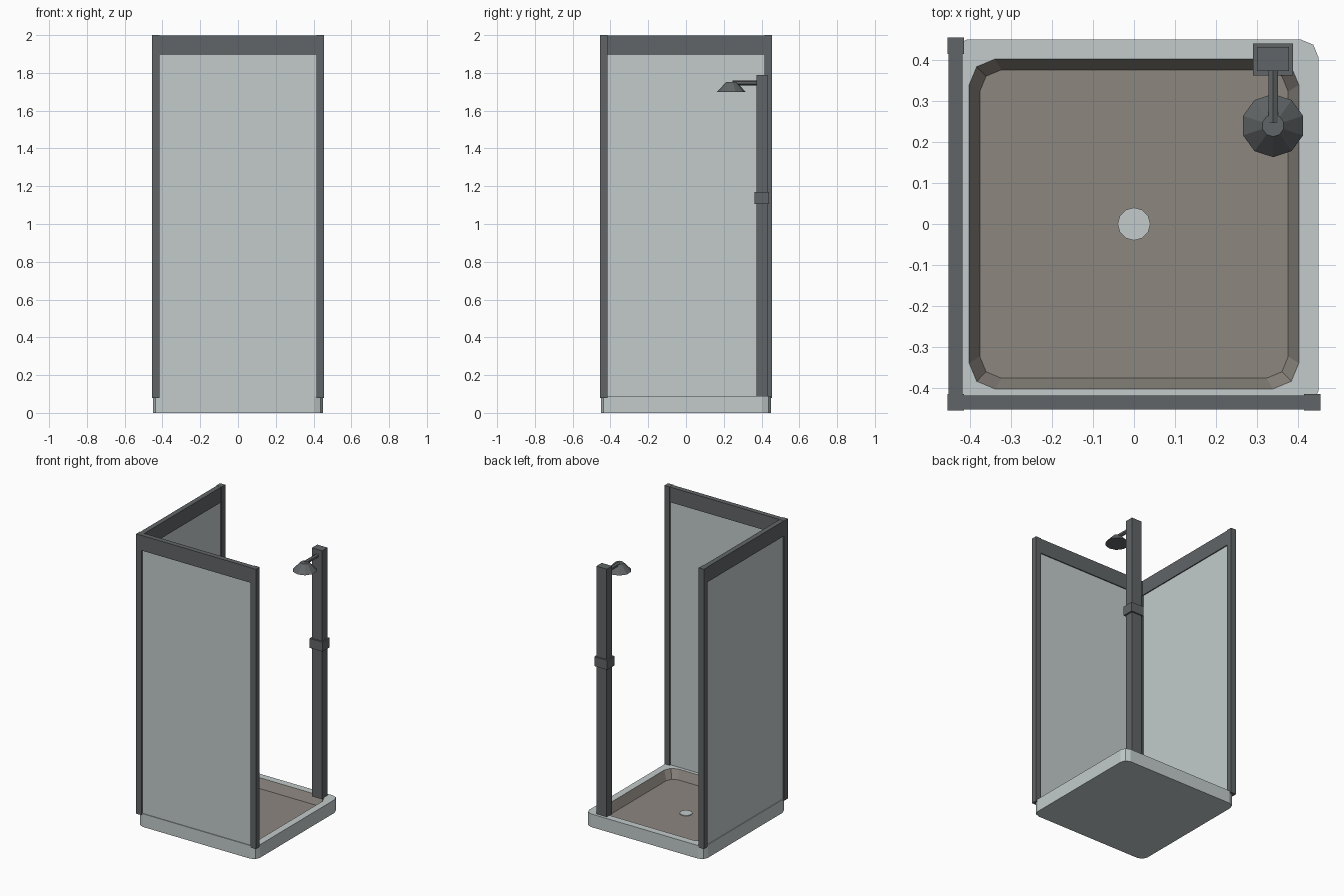
import bpy, bmesh, math
from mathutils import Matrix

if "Cube" in bpy.data.objects:
    bpy.data.objects.remove(bpy.data.objects["Cube"])


def material(name, rgb):
    lin = [((c / 255 + 0.055) / 1.055) ** 2.4 for c in rgb]
    m = bpy.data.materials.new(name)
    m.diffuse_color = (*lin, 1)
    m.use_nodes = True
    m.node_tree.nodes["Principled BSDF"].inputs["Base Color"].default_value = m.diffuse_color
    return m


PALE = material("pale_grey", (195, 203, 203))
BROWN = material("warm_grey_floor", (140, 134, 127))
METAL = material("dark_metal", (97, 101, 103))


def finish(name, bm, *mats):
    bmesh.ops.recalc_face_normals(bm, faces=bm.faces)
    me = bpy.data.meshes.new(name)
    bm.to_mesh(me)
    bm.free()
    for m in mats:
        me.materials.append(m)
    ob = bpy.data.objects.new(name, me)
    bpy.context.collection.objects.link(ob)
    return ob


def box(name, x, y, z, mat):
    """Box from (min, max) ranges on each axis."""
    bm = bmesh.new()
    bmesh.ops.create_cube(bm, size=1)
    for v in bm.verts:
        for i, r in enumerate((x, y, z)):
            v.co[i] = (r[0] + r[1]) / 2 + v.co[i] * (r[1] - r[0])
    return finish(name, bm, mat)


def cone(name, sides, r1, r2, depth, matrix, mat):
    bm = bmesh.new()
    bmesh.ops.create_cone(bm, cap_ends=True, segments=sides, radius1=r1,
                          radius2=r2, depth=depth, matrix=matrix)
    return finish(name, bm, mat)


def ring(bm, half, r, z):
    """Square loop with two-segment rounded corners."""
    vs = []
    for q in range(4):
        a0 = q * math.pi / 2
        sx = 1 if q in (0, 3) else -1
        sy = 1 if q in (0, 1) else -1
        for k in range(3):
            a = a0 + k * math.pi / 4
            vs.append(bm.verts.new((sx * (half - r) + r * math.cos(a),
                                    sy * (half - r) + r * math.sin(a), z)))
    return vs


# Tray with sunken basin
bm = bmesh.new()
rings = [ring(bm, *p) for p in ((0.45, 0.044, 0), (0.45, 0.044, 0.09),
                                (0.402, 0.063, 0.09), (0.376, 0.053, 0.03))]
bm.faces.new(rings[0])
for i in range(3):
    for j in range(12):
        k = (j + 1) % 12
        f = bm.faces.new((rings[i][j], rings[i][k], rings[i + 1][k], rings[i + 1][j]))
        f.material_index = int(i == 2)
bm.faces.new(rings[3]).material_index = 1
finish("shower_tray", bm, PALE, BROWN)

# Drain cover
cone("drain_cover", 12, 0.04, 0.04, 0.008, Matrix.Translation((0, 0, 0.03)), PALE)

# Frame posts
for name, x, y in (("corner_post", -0.435, -0.435), ("front_post", 0.435, -0.435),
                   ("left_post", -0.435, 0.435)):
    box(name, (x - 0.02, x + 0.02), (y - 0.02, y + 0.02), (0.08, 2.0), METAL)

# Top rails and wall panels: front and left
span, rail, pane = (-0.416, 0.416), (-0.452, -0.418), (-0.445, -0.425)
box("front_rail", span, rail, (1.895, 1.999), METAL)
box("left_rail", rail, span, (1.895, 1.999), METAL)
box("front_panel", span, pane, (0.085, 1.9), PALE)
box("left_panel", pane, span, (0.085, 1.9), PALE)

# Shower column with bracket
box("shower_column", (0.30, 0.378), (0.373, 0.431), (0.085, 1.79), METAL)
box("column_bracket", (0.29, 0.388), (0.362, 0.44), (1.105, 1.17), METAL)

# Arm and shower head
cone("shower_arm", 6, 0.0135, 0.0135, 0.135,
     Matrix.Translation((0.339, 0.3135, 1.747)) @ Matrix.Rotation(math.pi / 2, 4, 'X')
     @ Matrix.Rotation(0, 4, 'Z'), METAL)
cone("shower_head", 10, 0.077, 0.027, 0.054, Matrix.Translation((0.339, 0.24, 1.725)), METAL)
